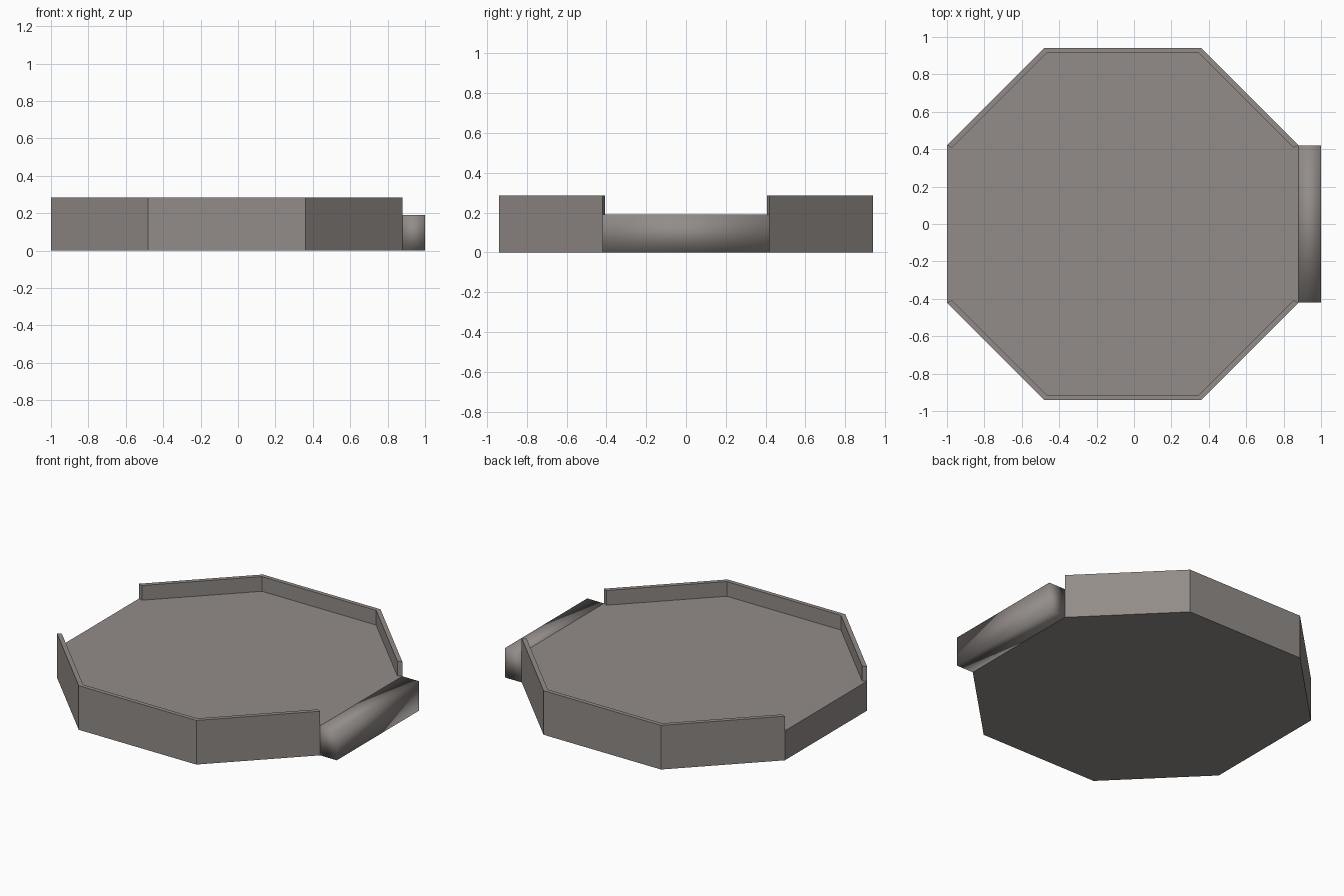
import bpy, bmesh

if "Cube" in bpy.data.objects:
    bpy.data.objects.remove(bpy.data.objects["Cube"])

FLOOR_Z, WALL_Z = 0.19, 0.285
CX = -0.06                      # centre of the octagon
SCALE_IN = 0.913 / 0.94         # inner wall line relative to the outer one

mat = bpy.data.materials.new("warm grey")
mat.diffuse_color = (0.29, 0.265, 0.25, 1)
mat.use_nodes = True
mat.node_tree.nodes["Principled BSDF"].inputs["Base Color"].default_value = mat.diffuse_color


def prism(name, outline, z0, z1, smooth=False):
    """Extrude a flat outline from z0 up to z1."""
    bm = bmesh.new()
    face = bm.faces.new([bm.verts.new((x, y, z0)) for x, y in outline])
    ext = bmesh.ops.extrude_face_region(bm, geom=[face])["geom"]
    for v in ext:
        if isinstance(v, bmesh.types.BMVert):
            v.co.z = z1
    bmesh.ops.recalc_face_normals(bm, faces=bm.faces)
    for f in bm.faces:
        f.smooth = smooth
    mesh = bpy.data.meshes.new(name)
    bm.to_mesh(mesh)
    bm.free()
    mesh.materials.append(mat)
    obj = bpy.data.objects.new(name, mesh)
    bpy.context.collection.objects.link(obj)
    return obj


# Half-octagon wall line, left opening to right opening
outer = [(-1, -0.42), (-0.48, -0.94), (0.36, -0.94), (0.88, -0.42)]
inner = [(CX + (x - CX) * SCALE_IN, y * SCALE_IN) for x, y in outer]


def flip(points):
    return [(x, -y) for x, y in points]


# Front and back walls with mitred ends
prism("front_wall", outer + inner[::-1], 0, WALL_Z)
prism("back_wall", flip(outer + inner[::-1]), 0, WALL_Z)

# Floor slab fills the walls and reaches out through both openings
half = [outer[0]] + inner + [outer[-1]]
prism("floor", half + flip(half)[::-1], 0, FLOOR_Z)

# Softly shaded sill bar outside the right opening
prism("sill_bar", [(0.88, -0.42), (1, -0.42), (1, 0.42), (0.88, 0.42)],
      0, FLOOR_Z, smooth=True)
